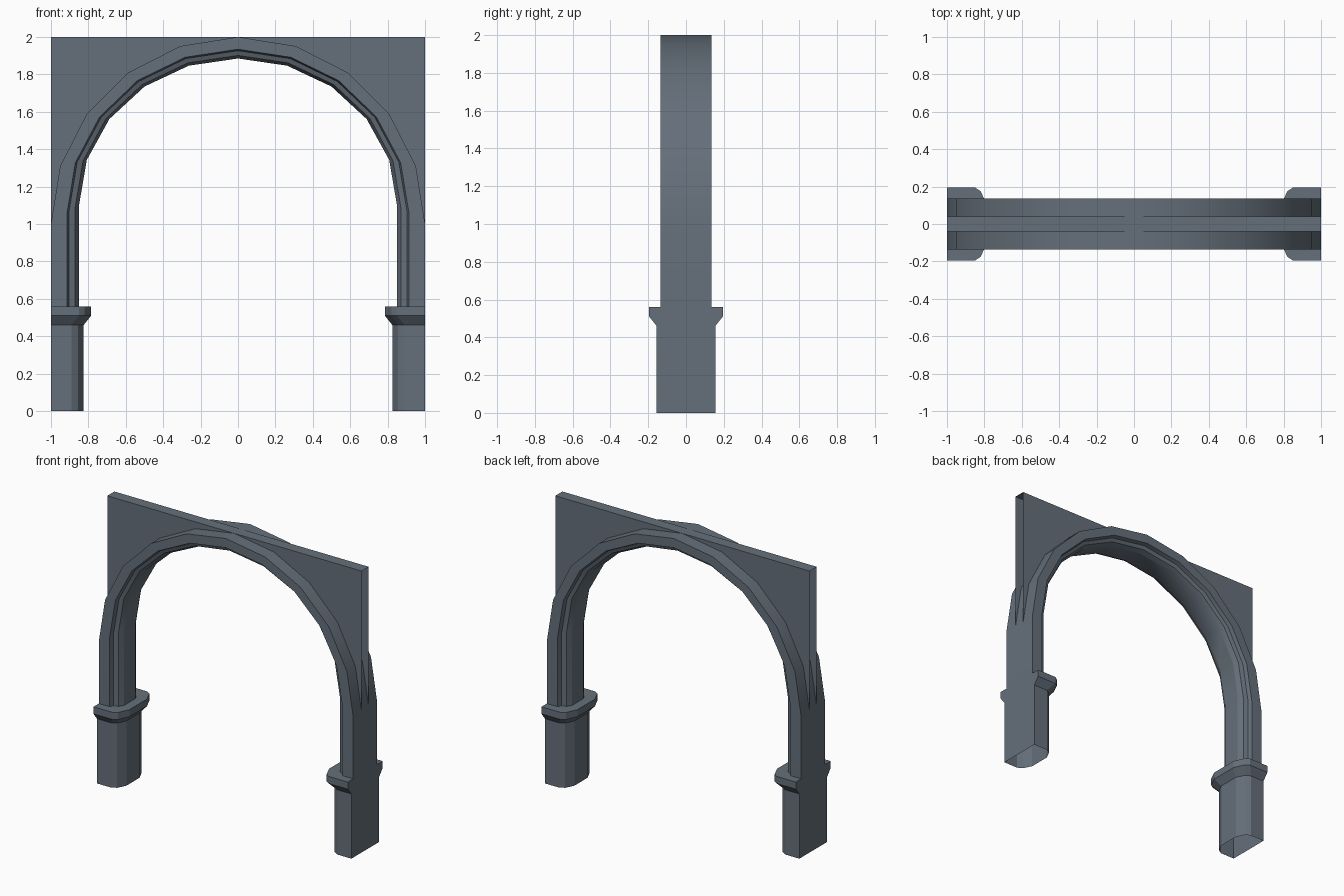
import bpy, bmesh, math

if "Cube" in bpy.data.objects:
    bpy.data.objects.remove(bpy.data.objects["Cube"])

stone = bpy.data.materials.new("slate_grey")
stone.diffuse_color = (0.13, 0.16, 0.195, 1)
stone.use_nodes = True
stone.node_tree.nodes["Principled BSDF"].inputs["Base Color"].default_value = stone.diffuse_color
N = 10  # arch segments


def make(name, verts, faces, smooth=False):
    me = bpy.data.meshes.new(name)
    me.from_pydata(verts, [], faces)
    bm = bmesh.new()
    bm.from_mesh(me)
    bmesh.ops.remove_doubles(bm, verts=bm.verts, dist=1e-5)
    bmesh.ops.recalc_face_normals(bm, faces=bm.faces)
    bm.to_mesh(me)
    bm.free()
    ob = bpy.data.objects.new(name, me)
    bpy.context.collection.objects.link(ob)
    me.materials.append(stone)
    if smooth:
        bpy.ops.object.select_all(action='DESELECT')
        ob.select_set(True)
        bpy.context.view_layer.objects.active = ob
        bpy.ops.object.shade_smooth_by_angle(angle=math.radians(25))
    return ob


def skin(rings):
    n = len(rings[0])
    verts = [v for r in rings for v in r]
    faces = [(k * n + i, k * n + (i + 1) % n, (k + 1) * n + (i + 1) % n, (k + 1) * n + i)
             for k in range(len(rings) - 1) for i in range(n)]
    return verts, faces


# Moulded arch: profile of (inset fraction, y) swept up one leg, over and down
half = [(0, .135), (.57, .135), (.64, .108), (.86, .098), (1, .065)]
profile = half + [(f, -y) for f, y in reversed(half)]


def arch_point(k, f):
    a = math.pi * k / N
    return ((1 - .15 * f) * math.cos(a), 1 + .1 * f + (1 - .215 * f) * math.sin(a))


rings = []
for k in range(N + 1):
    ring = [(arch_point(k, f)[0], y, arch_point(k, f)[1]) for f, y in profile]
    foot = [(x, y, .55) for x, y, z in ring]
    if k == 0:
        rings.append(foot)
    rings.append(ring)
    if k == N:
        rings.append(foot)
make("arch_moulding", *skin(rings), smooth=True)

# Thin spandrel panels filling the corners above the arch, with a top strip
T = .04
for side, name in ((1, "spandrel_right"), (-1, "spandrel_left")):
    verts, faces = [], []
    for y in (-T, T):
        corner = len(verts)
        verts.append((side, y, 2))
        for k in range(N // 2 + 1):
            x, z = arch_point(k, 0)
            verts.append((side * x, y, z))
        faces += [(corner, corner + k, corner + k + 1) for k in range(1, N // 2 + 1)]
    m = N // 2 + 2
    faces.append((0, m - 1, 2 * m - 1, m))
    make(name, verts, faces)

# Piers with flared capitals: bevelled section, bottom left open
sec = [(1, .155), (.89, .155), (.855, .135), (.825, .075)]
cap = [(1, .195), (.85, .195), (.82, .175), (.785, .1)]
for side, name in ((1, "pier_right"), (-1, "pier_left")):
    rings = []
    for pts, z in ((sec, 0), (sec, .46), (cap, .51), (cap, .56)):
        loop = pts + [(x, -y) for x, y in reversed(pts)]
        rings.append([(side * x, y, z) for x, y in loop])
    v, f = skin(rings)
    f.append(tuple(range(24, 32)))
    make(name, v, f)
